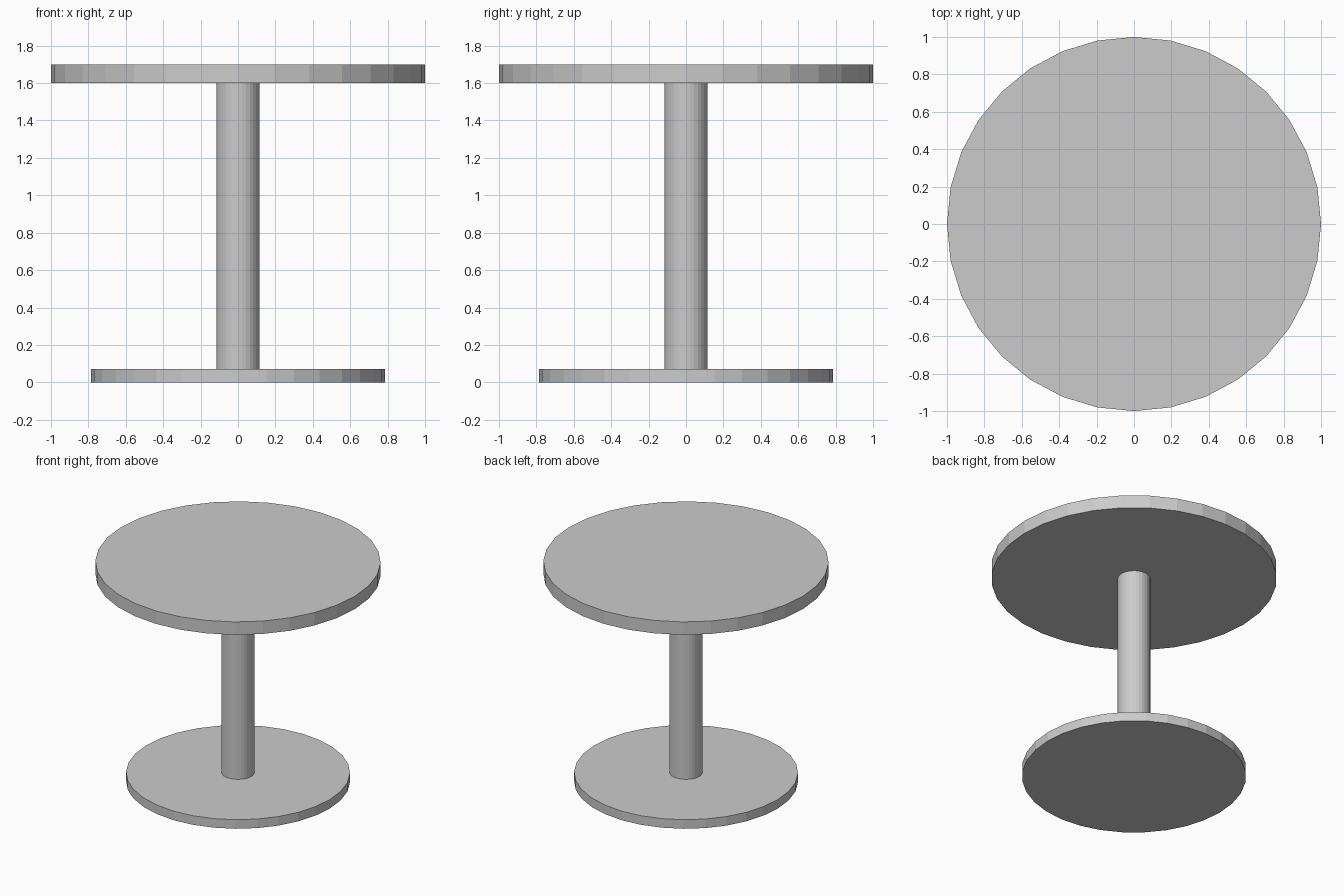
import bpy

if "Cube" in bpy.data.objects:
    bpy.data.objects.remove(bpy.data.objects["Cube"])


def disc(name, radius, z0, z1):
    """Upright 32-sided cylinder between two heights."""
    bpy.ops.mesh.primitive_cylinder_add(
        vertices=32, radius=radius, depth=z1 - z0, location=(0, 0, (z0 + z1) / 2))
    bpy.context.object.name = name


# Round foot, central column and table top
disc("base", 0.785, 0.0, 0.07)
disc("column", 0.115, 0.07, 1.60)
disc("table_top", 1.0, 1.60, 1.70)
